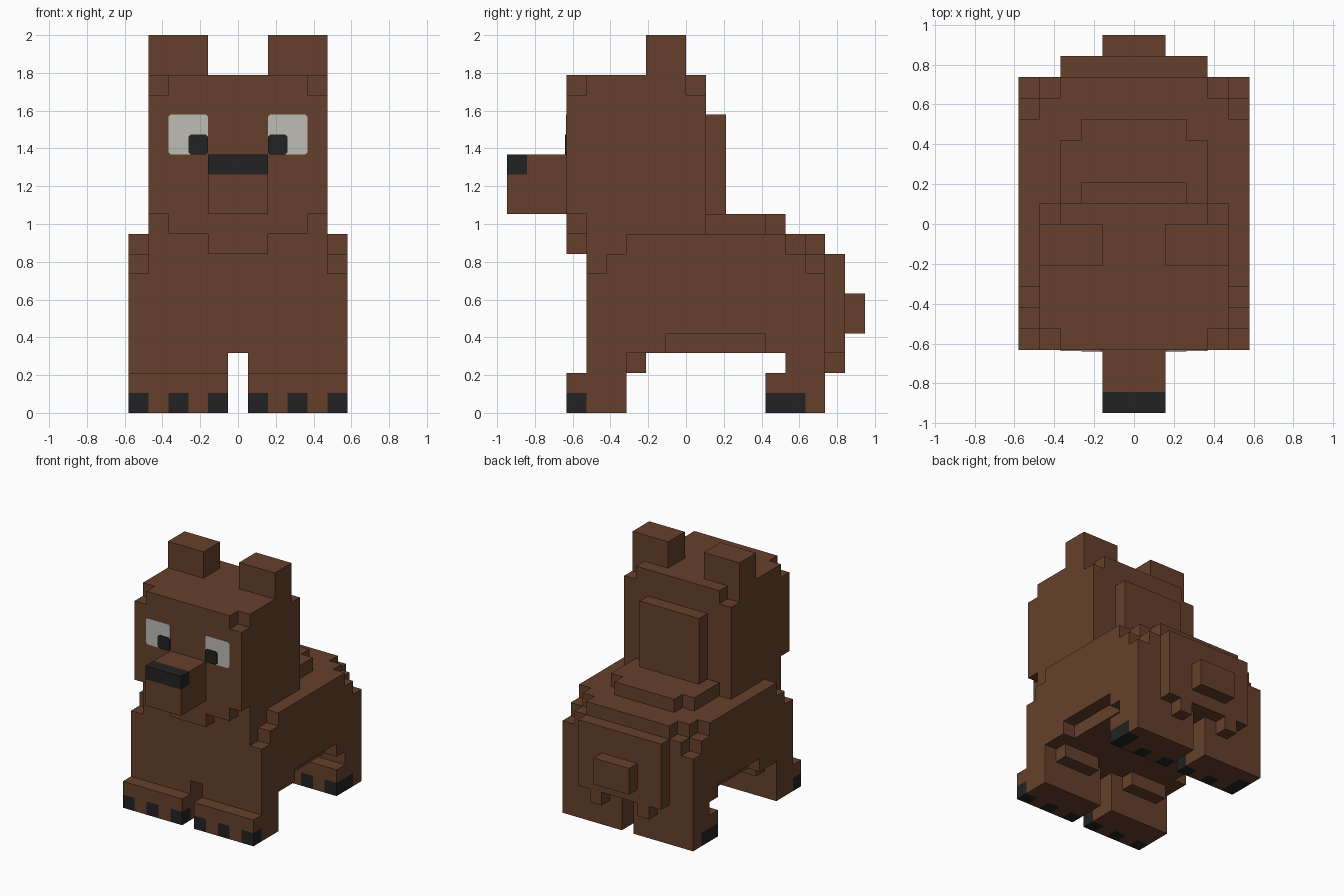
import bpy, bmesh
from mathutils import Vector, Matrix

U = 2 / 19  # size of one block

cube = bpy.data.objects.get("Cube")
if cube:
    bpy.data.objects.remove(cube, do_unlink=True)


def material(name, rgb):
    m = bpy.data.materials.new(name)
    m.use_nodes = True
    m.diffuse_color = (*rgb, 1)
    bsdf = next(n for n in m.node_tree.nodes if n.type == 'BSDF_PRINCIPLED')
    bsdf.inputs["Base Color"].default_value = (*rgb, 1)
    bsdf.inputs["Roughness"].default_value = 0.9
    return m


FUR = material("brown fur", (0.133, 0.051, 0.025))
BLACK = material("black", (0.016, 0.016, 0.016))
WHITE = material("eye white", (0.515, 0.503, 0.468))


def finish(bm, name, mat):
    mesh = bpy.data.meshes.new(name)
    bm.to_mesh(mesh)
    bm.free()
    mesh.materials.append(mat)
    ob = bpy.data.objects.new(name, mesh)
    bpy.context.collection.objects.link(ob)
    return ob


def cells(boxes):
    """Block cells; x columns are centred on whole numbers, all ranges half open."""
    return {(x, y, z) for x0, x1, y0, y1, z0, z1 in boxes
            for x in range(x0, x1) for y in range(y0, y1) for z in range(z0, z1)}


def blocks(name, mat, add, cut=(), side=1):
    """Solid made of blocks with only its outer skin; side=-1 mirrors it."""
    solid = cells(add) - cells(cut)
    bm = bmesh.new()
    for c in solid:
        for axis in range(3):
            for d in (-1, 1):
                n = [0, 0, 0]
                n[axis] = d
                if tuple(a + b for a, b in zip(c, n)) in solid:
                    continue
                mid = Vector(c) + Vector((0, .5, .5)) + Vector(n) * .5
                p, q = Vector((0, 0, 0)), Vector((0, 0, 0))
                p[(axis + 1) % 3] = q[(axis + 2) % 3] = .5
                ring = [mid - p - q, mid + p - q, mid + p + q, mid - p + q]
                bm.faces.new([bm.verts.new((v.x * side * U, v.y * U, v.z * U)) for v in ring])
    bmesh.ops.remove_doubles(bm, verts=bm.verts, dist=1e-4)
    bmesh.ops.dissolve_limit(bm, angle_limit=0.01, verts=bm.verts, edges=bm.edges)
    bmesh.ops.recalc_face_normals(bm, faces=bm.faces)
    return finish(bm, name, mat)


def plate(name, mat, x, z, w, h, thick, side):
    """Thin plate on the face with slightly cut corners."""
    bm = bmesh.new()
    bmesh.ops.create_cube(bm, size=1, matrix=Matrix.Translation(
        (side * x * U, -6 * U - thick / 2, z * U)) @ Matrix.Diagonal((w * U, thick, h * U, 1)))
    edges = [e for e in bm.edges
             if abs(e.verts[0].co.y - e.verts[1].co.y) > thick / 2]
    bmesh.ops.bevel(bm, geom=edges, offset=0.012, segments=1, affect='EDGES')
    finish(bm, name, mat)


# Head with notched corners and a chin
blocks("head", FUR,
       [(-4, 5, -6, 1, 9, 17), (-1, 2, -6, -5, 8, 9)],
       [(x, x + 1, y, y + 1, z, z + 1) for x in (-4, 4)
        for y, z in ((-6, 16), (0, 16), (-6, 9))])
blocks("head_back", FUR, [(-2, 3, 1, 2, 10, 15)])
blocks("snout", FUR, [(-1, 2, -9, -6, 10, 13)], [(-1, 2, -9, -8, 12, 13)])
blocks("nose", BLACK, [(-1, 2, -9, -8, 12, 13)])

# Torso: stepped shoulders and hips, recessed flanks
torso_cut = []
for x in (-5, 5):
    torso_cut += [(x, x + 1, -5, -4, 7, 9), (x, x + 1, -4, -3, 8, 9),
                  (x, x + 1, 5, 6, 8, 9), (x, x + 1, 6, 7, 7, 9),
                  (x, x + 1, -1, 4, 3, 4)]
torso_cut += [(x, x + 1, 6, 7, 8, 9) for x in (-4, 4)]
blocks("torso", FUR, [(-5, 6, -5, 7, 3, 9)], torso_cut)
blocks("neck_hump", FUR, [(-3, 4, 1, 4, 9, 10), (-2, 3, 4, 5, 9, 10)])

# Rump with two tufts, and tail
blocks("rump", FUR, [(-3, 4, 7, 8, 3, 8), (-2, -1, 7, 8, 2, 3), (2, 3, 7, 8, 2, 3)])
blocks("tail", FUR, [(-1, 2, 8, 9, 4, 6)])

for s, label in ((1, "left"), (-1, "right")):
    blocks(label + "_ear", FUR, [(2, 5, -2, 0, 17, 19)], side=s)

    # Eyes
    plate(label + "_eye", WHITE, 2.5, 14, 2, 2, 0.005, s)
    plate(label + "_pupil", BLACK, 2, 13.5, 1, 1, 0.009, s)

    # Legs with paws, the claws filling the gaps in the toes
    front_claws = [(x, x + 1, -6, -5, 0, 1) for x in (1, 3, 5)]
    blocks(label + "_front_leg", FUR,
           [(1, 6, -5, -3, 0, 3), (1, 6, -6, -5, 0, 2), (2, 5, -3, -2, 2, 3)],
           front_claws, s)
    blocks(label + "_front_claws", BLACK, front_claws, side=s)

    rear_claws = [(x, x + 1, 4, 5, 0, 1) for x in (1, 3)] + [(5, 6, 4, 6, 0, 1)]
    blocks(label + "_rear_leg", FUR,
           [(1, 6, 5, 7, 0, 3), (1, 6, 4, 5, 0, 2)], rear_claws, s)
    blocks(label + "_rear_claws", BLACK, rear_claws, side=s)
